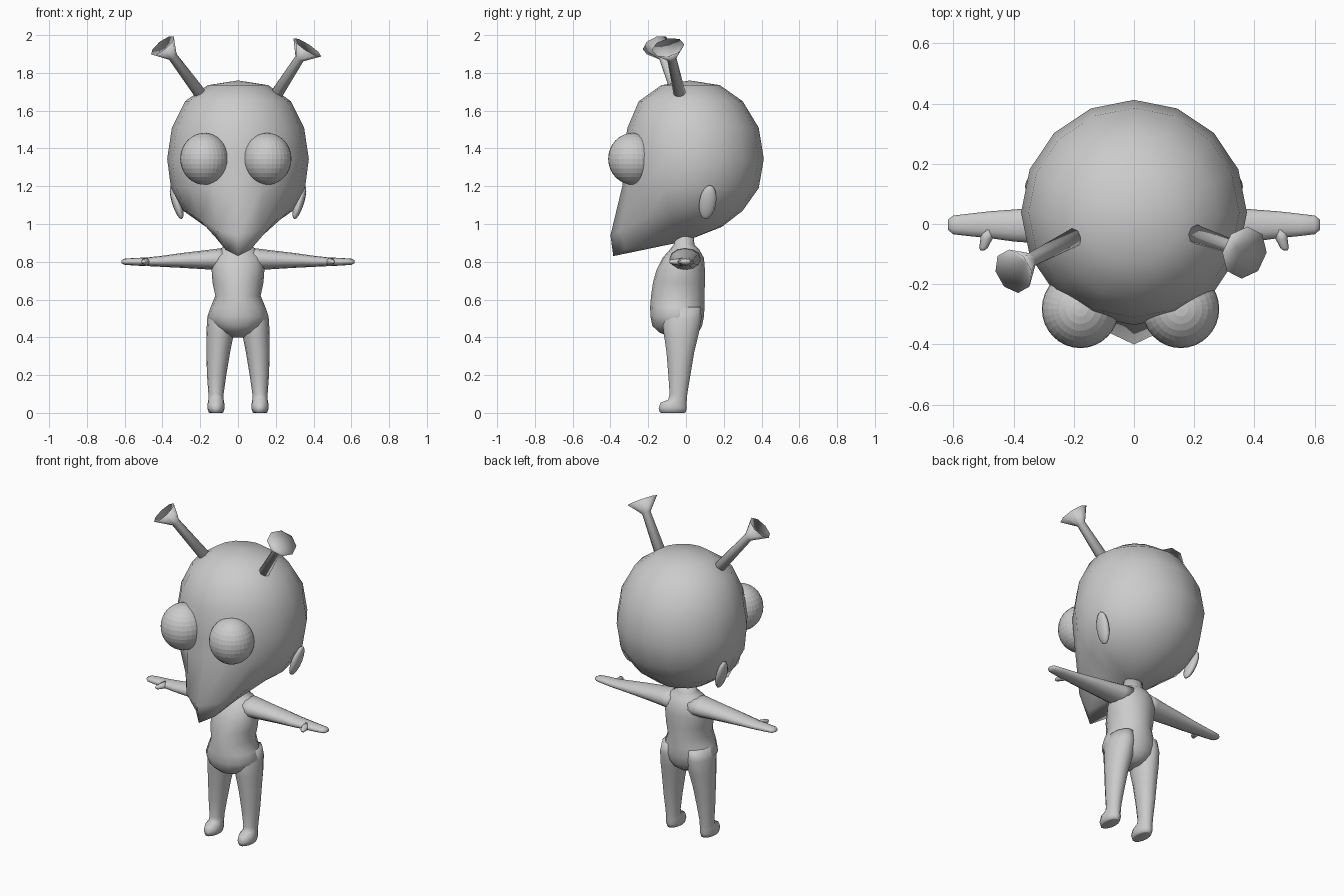
import bpy, bmesh, math
from mathutils import Vector

if "Cube" in bpy.data.objects:
    bpy.data.objects.remove(bpy.data.objects["Cube"])

grey = bpy.data.materials.new("plain grey")
grey.diffuse_color = (0.6, 0.6, 0.6, 1)
grey.use_nodes = True
grey.node_tree.nodes["Principled BSDF"].inputs["Base Color"].default_value = grey.diffuse_color


def finish(name, bm, smooth=True):
    bmesh.ops.recalc_face_normals(bm, faces=bm.faces)
    mesh = bpy.data.meshes.new(name)
    bm.to_mesh(mesh)
    bm.free()
    for p in mesh.polygons:
        p.use_smooth = smooth
    mesh.materials.append(grey)
    obj = bpy.data.objects.new(name, mesh)
    bpy.context.collection.objects.link(obj)
    return obj


def skin(name, rings, start=None, end=None):
    """Skin closed rings of points; ends close to a pole point or a cap."""
    bm = bmesh.new()
    loops = [[bm.verts.new(p) for p in ring] for ring in rings]
    n = len(loops[0])
    for a, b in zip(loops, loops[1:]):
        for i in range(n):
            j = (i + 1) % n
            bm.faces.new((a[i], a[j], b[j], b[i]))
    for loop, pole in ((loops[0], start), (loops[-1], end)):
        if pole is None:
            bm.faces.new(loop)
        else:
            v = bm.verts.new(pole)
            for i in range(n):
                bm.faces.new((loop[i], loop[(i + 1) % n], v))
    return finish(name, bm)


def ellipse(c, u, v, ru, rv, n):
    c = Vector(c)
    return [c + u * ru * math.cos(2 * math.pi * i / n) + v * rv * math.sin(2 * math.pi * i / n)
            for i in range(n)]


X, Y, Z = Vector((1, 0, 0)), Vector((0, 1, 0)), Vector((0, 0, 1))


def ball(name, loc, radii, tilt=(0, 0, 0), seg=32, rings=16, smooth=True):
    bm = bmesh.new()
    bmesh.ops.create_uvsphere(bm, u_segments=seg, v_segments=rings, radius=1)
    obj = finish(name, bm, smooth)
    obj.location, obj.scale, obj.rotation_euler = loc, radii, tilt
    return obj


# Head: 16-sided ball whose lower front is pulled into a pointed muzzle
# (z, front y, back y, half width, muzzle dy, muzzle dz)
head = [(1.735, -.13, .18, .16, 0, 0), (1.65, -.25, .30, .28, 0, 0),
        (1.51, -.31, .385, .35, 0, 0), (1.345, -.335, .412, .375, 0, 0),
        (1.19, -.325, .385, .355, -.01, .02), (1.07, -.25, .30, .29, -.15, -.13),
        (.985, -.14, .19, .17, -.245, -.155)]
rings = []
for z, yf, yb, w, dy, dz in head:
    ring = []
    for i in range(16):
        a = 2 * math.pi * i / 16
        pull = max(0, -math.cos(a)) ** 3
        y = (yf + yb) / 2 + (yb - yf) / 2 * math.cos(a)
        ring.append((w * math.sin(a), y + dy * pull, z + dz * pull))
    rings.append(ring)
skin("head", rings, (0, .02, 1.76), (0, 0, .91))

# Bulging eyes
for side, x in (("left", -.178), ("right", .155)):
    ball(side + "_eye", (x, -.282, 1.345), (.128, .13, .137), smooth=False)

# Ears
for side, s in (("left", -1), ("right", 1)):
    ball(side + "_ear", (s * .325, .115, 1.115), (.025, .045, .095), (-.15, s * .3, 0), 12, 8)

# Antennae: thin stalk opening into a hollow cup
for side, base, neck, rim, r in (
        ("left", (-.17, -.03, 1.65), (-.345, -.12, 1.885), (-.40, -.157, 1.945), .076),
        ("right", (.18, -.025, 1.65), (.325, -.075, 1.875), (.367, -.095, 1.935), .088)):
    base, neck, rim = Vector(base), Vector(neck), Vector(rim)
    d = (rim - base).normalized()
    u = d.cross(Y).normalized()
    v = d.cross(u)
    rings = [ellipse(c, u, v, q, q, 8) for c, q in ((base, .034), (neck, .025), (rim, r))]
    skin(side + "_antenna", rings, None, neck + d * .025)

# Torso with neck, waist and round belly (z, front y, back y, half width)
torso = [(.94, -.06, .04, .055), (.89, -.065, .045, .06), (.865, -.085, .07, .10),
         (.82, -.125, .095, .135), (.76, -.155, .10, .14), (.69, -.175, .10, .135),
         (.62, -.185, .098, .12), (.56, -.19, .098, .145), (.51, -.188, .095, .162),
         (.46, -.178, .085, .135), (.425, -.14, .065, .09), (.40, -.08, .03, .04)]
skin("torso", [ellipse((0, (f + b) / 2, z), X, Y, w, (b - f) / 2, 16) for z, f, b, w in torso])

# Legs (z, inner x, outer x, front y, back y)
leg = [(.56, .03, .145, -.11, .08), (.50, .015, .163, -.13, .085), (.42, .022, .168, -.12, .07),
       (.32, .042, .168, -.105, .045), (.20, .062, .164, -.095, .025),
       (.10, .076, .157, -.088, .008), (.07, .076, .157, -.095, .006),
       (.055, .073, .160, -.135, .005), (.025, .071, .162, -.147, .006), (.002, .078, .155, -.14, 0),
       (0, .085, .148, -.13, -.01)]
# Arms (x, back y, front y, low z, high z)
arm = [(.06, .08, -.09, .755, .875), (.12, .075, -.085, .757, .868), (.20, .065, -.075, .762, .858),
       (.30, .057, -.066, .768, .846), (.40, .048, -.058, .773, .832), (.48, .042, -.047, .777, .823),
       (.55, .034, -.04, .78, .82), (.60, .028, -.034, .784, .816), (.617, .015, -.02, .792, .808)]
for side, s in (("left", -1), ("right", 1)):
    skin(side + "_leg", [ellipse((s * (i + o) / 2, (f + b) / 2, z), X, Y, (o - i) / 2, (b - f) / 2, 14)
                         for z, i, o, f, b in leg])
    skin(side + "_arm", [ellipse((s * x, (f + b) / 2, (lo + hi) / 2), Y, Z, (b - f) / 2, (hi - lo) / 2, 12)
                         for x, b, f, lo, hi in arm])
    # Thumb pointing forward
    skin(side + "_thumb", [ellipse((s * x, y, .80), X, Z, r, r * .8, 8)
                           for x, y, r in ((.485, -.02, .028), (.49, -.05, .02), (.50, -.08, .014), (.503, -.088, .006))])
